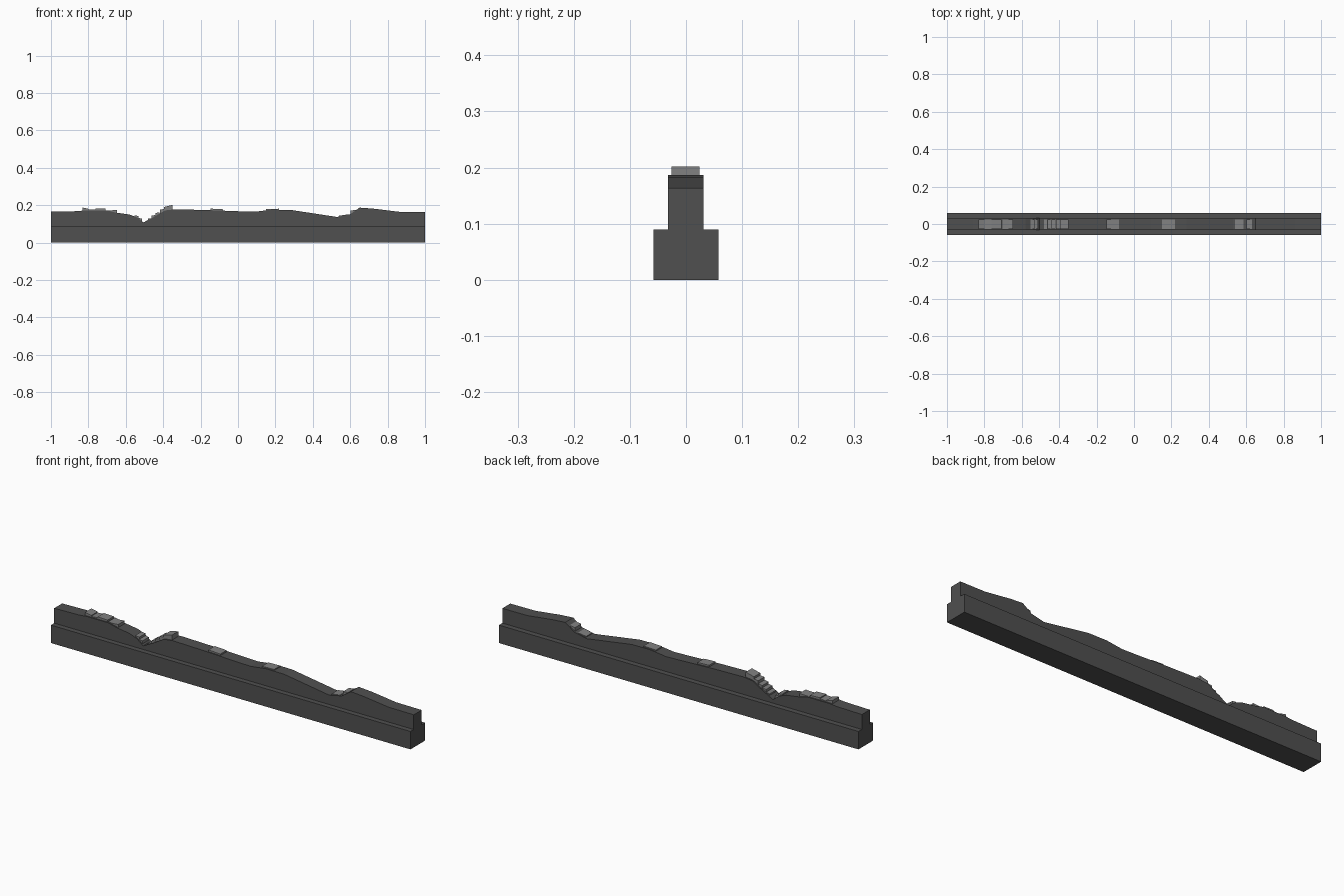
import bpy, math

if "Cube" in bpy.data.objects:
    bpy.data.objects.remove(bpy.data.objects["Cube"])


def material(name, v):
    m = bpy.data.materials.new(name)
    m.diffuse_color = (v, v, v, 1)
    m.use_nodes = True
    m.node_tree.nodes["Principled BSDF"].inputs["Base Color"].default_value = m.diffuse_color
    return m


dark = material("dark_mortar", 0.08)
light = material("light_stone", 0.22)


def extrude_profile(name, pts, y0, y1, mat):
    """Solid from an x-z outline, extruded along y."""
    n = len(pts)
    verts = [(x, y, z) for y in (y0, y1) for x, z in pts]
    faces = [tuple(range(n)), tuple(range(2 * n - 1, n - 1, -1))]
    faces += [(i, i + n, (i + 1) % n + n, (i + 1) % n) for i in range(n)]
    me = bpy.data.meshes.new(name)
    me.from_pydata(verts, [], faces)
    me.materials.append(mat)
    ob = bpy.data.objects.new(name, me)
    bpy.context.collection.objects.link(ob)
    return ob


# wide footing
extrude_profile("footing", [(-1, 0), (1, 0), (1, 0.09), (-1, 0.09)], -0.058, 0.058, dark)

# crumbled upper wall, outline runs right to left
crest = [(1, .164), (.86, .165), (.72, .182), (.65, .187), (.60, .152), (.53, .137),
         (.28, .175), (.18, .176), (.09, .165), (-.01, .168), (-.16, .174), (-.34, .178),
         (-.39, .172), (-.45, .137), (-.505, .108), (-.54, .135), (-.58, .150),
         (-.65, .160), (-.70, .172), (-.82, .172), (-.86, .168), (-1, .165)]
extrude_profile("broken_wall", [(-1, .09), (1, .09)] + crest, -0.032, 0.031, dark)

# exposed stones: centre x, top z, length, tilt in degrees
stones = [(-.815, .184, .034, 12), (-.780, .177, .036, -3), (-.735, .182, .055, 2),
          (-.685, .173, .034, 0), (-.66, .174, .024, -4), (-.542, .144, .022, 8),
          (-.522, .130, .018, 8), (-.473, .129, .018, -10), (-.452, .146, .020, -10),
          (-.430, .160, .022, -10), (-.405, .178, .026, -8), (-.372, .196, .046, -14),
          (-.113, .180, .066, 3), (.185, .180, .068, -2), (.562, .147, .046, -8),
          (.616, .173, .030, -8)]
for i, (x, top, length, tilt) in enumerate(stones):
    s = math.tan(math.radians(-tilt)) * length / 2
    a, b = x - length / 2, x + length / 2
    extrude_profile(f"stone_{i}", [(a, top - .03), (b, top - .03), (b, top + s), (a, top - s)],
                    -0.026, 0.024, light)
